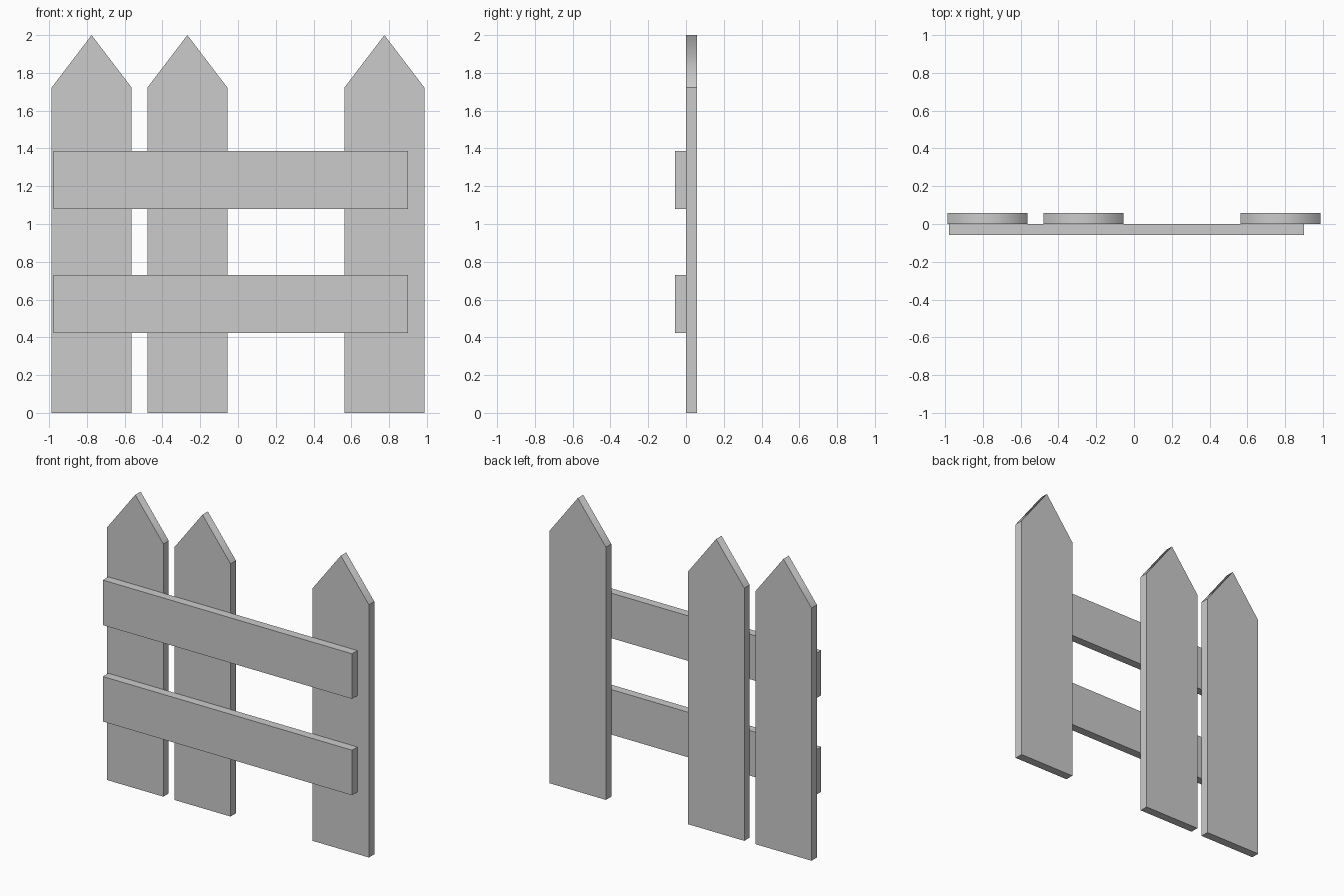
import bpy, bmesh

if "Cube" in bpy.data.objects:
    bpy.data.objects.remove(bpy.data.objects["Cube"])

THICK = 0.058


def extruded_board(name, profile, y0, y1, soft_edge=None):
    """Extrude an x-z outline from y0 to y1; soft_edge is the profile corner left unsharpened."""
    bm = bmesh.new()
    front = [bm.verts.new((x, y0, z)) for x, z in profile]
    face = bm.faces.new(front)
    ext = bmesh.ops.extrude_face_region(bm, geom=[face])
    moved = [v for v in ext["geom"] if isinstance(v, bmesh.types.BMVert)]
    bmesh.ops.translate(bm, verts=moved, vec=(0, y1 - y0, 0))
    bmesh.ops.recalc_face_normals(bm, faces=bm.faces)
    for f in bm.faces:
        f.smooth = True
    for e in bm.edges:
        e.smooth = soft_edge is not None and all(
            abs(v.co.x - soft_edge[0]) < 1e-4 and abs(v.co.z - soft_edge[1]) < 1e-4
            for v in e.verts)
    mesh = bpy.data.meshes.new(name)
    bm.to_mesh(mesh)
    bm.free()
    obj = bpy.data.objects.new(name, mesh)
    bpy.context.collection.objects.link(obj)
    return obj


# Pointed pickets, with a wide gap where one is missing
HALF = 0.212
for i, x in enumerate((-0.775, -0.268, 0.775)):
    peak = (x, 2.0)
    outline = [(x - HALF, 0), (x + HALF, 0), (x + HALF, 1.722), peak, (x - HALF, 1.722)]
    extruded_board(f"picket_{i + 1}", outline, 0, THICK, peak)

# Horizontal rails across the front
for name, z in (("lower_rail", 0.423), ("upper_rail", 1.08)):
    outline = [(-0.978, z), (0.9, z), (0.9, z + 0.307), (-0.978, z + 0.307)]
    extruded_board(name, outline, -THICK, 0)
